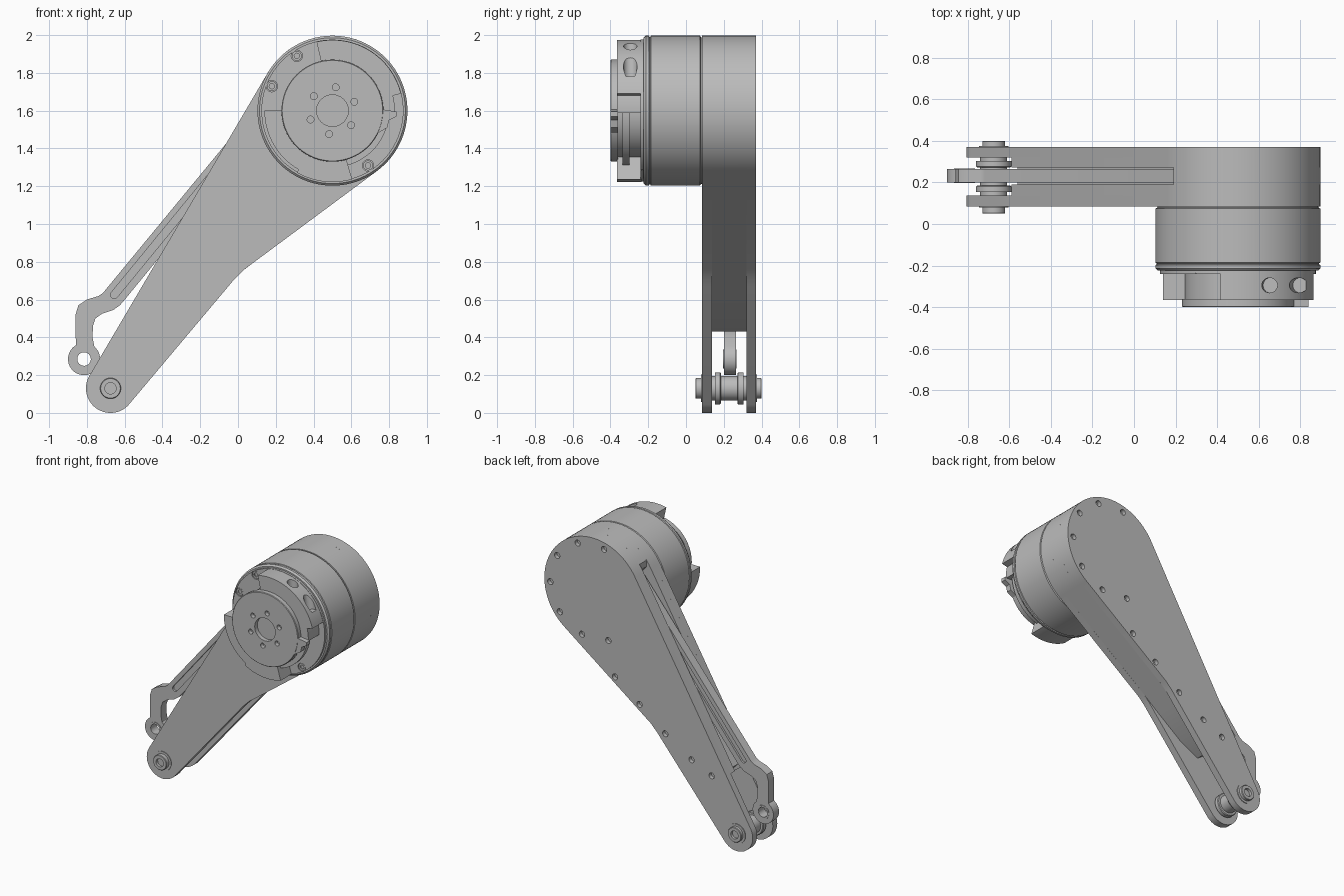
import bpy, bmesh, math
from mathutils import Vector, Matrix

old = bpy.data.objects.get("Cube")
if old:
    bpy.data.objects.remove(old, do_unlink=True)

grey = bpy.data.materials.new("mid_grey")
grey.use_nodes = True
grey.diffuse_color = (0.5, 0.5, 0.5, 1)
grey.node_tree.nodes["Principled BSDF"].inputs["Base Color"].default_value = (0.5, 0.5, 0.5, 1)

HEAD, PIVOT, EYE = (0.5, 1.6), (-0.675, 0.13), (-0.815, 0.285)


def finish(name, bm):
    bmesh.ops.recalc_face_normals(bm, faces=bm.faces)
    mesh = bpy.data.meshes.new(name)
    bm.to_mesh(mesh)
    bm.free()
    mesh.materials.append(grey)
    ob = bpy.data.objects.new(name, mesh)
    bpy.context.collection.objects.link(ob)
    smooth(ob)
    return ob


def smooth(ob):
    bpy.ops.object.select_all(action='DESELECT')
    ob.select_set(True)
    bpy.context.view_layer.objects.active = ob
    bpy.ops.object.shade_smooth_by_angle(angle=math.radians(30))


def polar(c, r, deg):
    a = math.radians(deg)
    return (c[0] + r * math.cos(a), c[1] + r * math.sin(a))


def arc(c, r, a0, a1, n=32):
    return [polar(c, r, a0 + (a1 - a0) * i / n) for i in range(n + 1)]


def prism(name, outline, y0, y1):
    """Extrude an x-z outline from y0 to y1."""
    bm = bmesh.new()
    face = bm.faces.new([bm.verts.new((x, y0, z)) for x, z in outline])
    ext = bmesh.ops.extrude_face_region(bm, geom=[face])
    verts = [v for v in ext["geom"] if isinstance(v, bmesh.types.BMVert)]
    bmesh.ops.translate(bm, verts=verts, vec=(0, y1 - y0, 0))
    return finish(name, bm)


def lathe(name, centre, profile, steps=80):
    """Turn (radius, y) points around a y axis through centre."""
    bm = bmesh.new()
    vs = [bm.verts.new((centre[0] + r, y, centre[1])) for r, y in profile]
    edges = [bm.edges.new(p) for p in zip(vs, vs[1:])]
    bmesh.ops.spin(bm, geom=vs + edges, cent=(centre[0], 0, centre[1]), axis=(0, 1, 0),
                   angle=math.tau, steps=steps)
    bmesh.ops.remove_doubles(bm, verts=bm.verts, dist=0.0002)
    return finish(name, bm)


def drill(ob, holes, axis=None):
    """Cut round holes given as (centre, radius, depth); axis defaults to y."""
    bm = bmesh.new()
    for centre, r, depth in holes:
        d = axis(centre) if axis else Vector((0, 1, 0))
        mat = Matrix.Translation(centre) @ d.to_track_quat('Z', 'Y').to_matrix().to_4x4()
        bmesh.ops.create_cone(bm, cap_ends=True, segments=24, radius1=r, radius2=r,
                              depth=2 * depth, matrix=mat)
    cut(ob, finish("hole_cutter", bm))


def cut(ob, cutter):
    cutter.hide_render = True
    mod = ob.modifiers.new("cut", 'BOOLEAN')
    mod.operation, mod.solver, mod.object = 'DIFFERENCE', 'EXACT', cutter
    bpy.context.view_layer.objects.active = ob
    bpy.ops.object.modifier_apply(modifier=mod.name)
    bpy.data.objects.remove(cutter, do_unlink=True)
    smooth(ob)


# Arm: outer cheek plates, inner webs and a core that leaves the rod slot open
HR = 0.397
head_arc = arc(HEAD, HR, 149.5, -53.5, 48)
cheek = head_arc + [(0.03, 0.757), (-0.02, 0.707), (-0.05, 0.671)] + arc(PIVOT, 0.13, -40, -210.5, 28)
underside = [(0.08, 0.795), (-0.1, 0.655), (-0.3, 0.505), (-0.45, 0.43)]
web = head_arc + underside + [(-0.59, 0.53)]
core = arc(HEAD, HR, 141.4, -53.5, 48) + underside + [(-0.56, 0.545), (0.31, 1.66), (0.19, 1.80)]
prism("arm_front_cheek", cheek, 0.085, 0.137)
prism("arm_front_web", web, 0.137, 0.19)
prism("arm_core", core, 0.19, 0.272)
prism("arm_back_web", web, 0.272, 0.32)
back = prism("arm_back_cheek", cheek, 0.32, 0.371)

# Screw holes around the back cheek
spots = [polar(HEAD, 0.349, 105 - 36 * i) for i in range(7)]
spots += [(0.32, 1.02), (0.12, 0.87), (-0.09, 0.71), (-0.305, 0.575), (-0.469, 0.5)]
drill(back, [((x, 0.371, z), 0.022, 0.03) for x, z in spots])

# Pushrod with a cranked lower end and eye
rod_outline = arc(EYE, 0.085, 120, 410, 36) + [
    (-0.77, 0.40), (-0.768, 0.46), (-0.755, 0.5), (-0.72, 0.525), (-0.66, 0.545),
    (-0.625, 0.57), (-0.595, 0.605), (0.3, 1.697), (0.225, 1.775), (-0.715, 0.635),
    (-0.74, 0.618), (-0.80, 0.60), (-0.845, 0.57), (-0.86, 0.52), (-0.86, 0.42)]
rod = prism("pushrod", rod_outline, 0.2, 0.265)
groove = arc((-0.655, 0.625), 0.02, 141, 321, 10) + arc((0.2, 1.668), 0.02, -39, 141, 10)
cut(rod, prism("groove_cutter", groove, 0.19, 0.215))
cut(rod, prism("groove_cutter", groove, 0.25, 0.28))
drill(rod, [((EYE[0], 0.23, EYE[1]), 0.036, 0.1)])
lathe("pushrod_bushing", EYE, [(0.036, 0.197), (0.05, 0.197), (0.05, 0.268),
                               (0.036, 0.268), (0.036, 0.197)], 40)

# Lower pivot pin, bosses and washers
pin = lathe("pivot_pin", PIVOT, [(0, 0.05), (0.052, 0.05), (0.055, 0.054), (0.055, 0.396),
                                 (0.052, 0.40), (0, 0.40)], 40)
drill(pin, [((PIVOT[0], y, PIVOT[1]), 0.03, 0.02) for y in (0.05, 0.40)])
lathe("pivot_sleeve", PIVOT, [(0, 0.13), (0.065, 0.13), (0.065, 0.325), (0, 0.325)], 40)
for side, s in (("front", -1), ("back", 1)):
    def y(d):
        return 0.2285 + s * d
    lathe(side + "_washer", PIVOT, [(0, y(0.043)), (0.08, y(0.043)), (0.085, y(0.048)),
                                    (0.085, y(0.075)), (0, y(0.075))], 40)
    lathe(side + "_collar", PIVOT, [(0, y(0.14)), (0.072, y(0.14)), (0.072, y(0.148)),
                                    (0, y(0.148))], 40)

# Motor body
body = lathe("motor_body", HEAD, [
    (0, 0.086), (0.388, 0.086), (0.388, 0.079), (HR, 0.074), (HR, -0.186), (0.391, -0.189),
    (0.391, -0.194), (HR, -0.197), (HR, -0.213), (0.386, -0.224), (0.376, -0.224),
    (0.376, -0.24), (0, -0.24)], 96)
screws = [polar(HEAD, 0.346, a) for a in (123, 158, -57)]
drill(body, [((x, -0.24, z), 0.03, 0.012) for x, z in screws])
for c in screws:
    lathe("flange_screw", c, [(0.014, -0.225), (0.014, -0.236), (0.026, -0.236),
                              (0.026, -0.225)], 24)


# Output housing: raised ring sectors around the hub
def sector(name, r0, r1, a0, a1, y0, y1):
    return prism(name, arc(HEAD, r1, a0, a1) + arc(HEAD, r0, a1, a0), y0, y1)


upper = sector("upper_housing", 0.24, 0.374, 14, 103, -0.365, -0.235)
drill(upper, [((x, -0.295, z), 0.036, 0.06) for x, z in
              (polar(HEAD, 0.374, a) for a in (66, 39))],
      lambda c: Vector((c[0] - HEAD[0], 0, c[1] - HEAD[1])).normalized())
sector("upper_housing_tail", 0.24, 0.33, -2, 14, -0.365, -0.235)
sector("lower_housing", 0.24, 0.36, 180, 240, -0.365, -0.235)
sector("lower_housing_foot", 0.24, 0.378, 240, 286, -0.365, -0.235)
sector("side_rib", 0.24, 0.3, -74, -2, -0.335, -0.3)

# Output hub and disc with its bolt circle and stop finger
lathe("output_hub", HEAD, [(0, -0.235), (0.255, -0.235), (0.255, -0.365), (0, -0.365)])
disc = lathe("output_disc", HEAD, [(0, -0.36), (0.27, -0.36), (0.27, -0.396), (0.266, -0.4),
                                   (0, -0.4)])
bolts = [polar(HEAD, 0.125, 22 + 60 * i) for i in range(6)]
drill(disc, [((x, -0.4, z), 0.018, 0.03) for x, z in bolts]
      + [((HEAD[0], -0.4, HEAD[1]), 0.084, 0.032)])
prism("stop_finger", [(0.74, 1.61), (0.84, 1.595), (0.84, 1.57), (0.80, 1.55),
                      (0.79, 1.51), (0.74, 1.48)], -0.399, -0.36)
